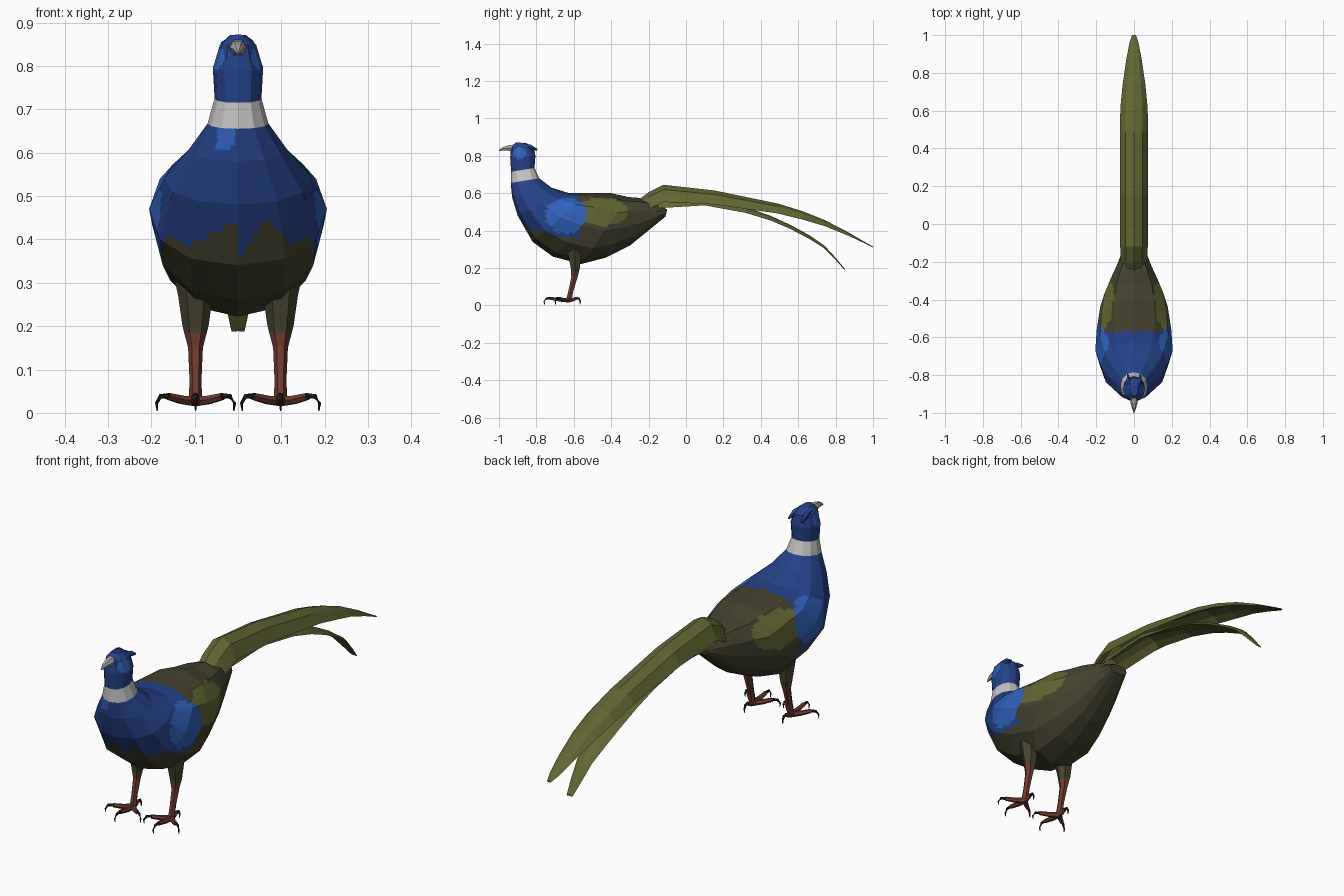
import bpy, bmesh, math
from mathutils import Vector

COLORS = {
    "deep blue": (0.018, 0.054, 0.25), "bright blue": (0.03, 0.12, 0.50),
    "dark olive": (0.058, 0.055, 0.027), "light olive": (0.122, 0.132, 0.033),
    "collar white": (0.56, 0.56, 0.56), "beak grey": (0.40, 0.40, 0.40),
    "leg brown": (0.165, 0.045, 0.028), "claw black": (0.012, 0.011, 0.011),
}
MATS = {}
for n, c in COLORS.items():
    MATS[n] = bpy.data.materials.new(n)
    MATS[n].diffuse_color = (*c, 1)


def loft(name, rings, mats, mat_of_row=lambda i: 0, cuts=0, rule=None):
    """Skin closed rings of points, cap both ends, then colour faces by a rule."""
    bm = bmesh.new()
    vs = [[bm.verts.new(p) for p in r] for r in rings]
    n = len(vs[0])
    for i in range(len(vs) - 1):
        for j in range(n):
            k = (j + 1) % n
            f = bm.faces.new((vs[i][j], vs[i][k], vs[i + 1][k], vs[i + 1][j]))
            f.material_index = mat_of_row(i)
    for end in (vs[0], vs[-1]):
        f = bm.faces.new(end)
        f.material_index = mat_of_row(0 if end is vs[0] else len(vs) - 2)
    if cuts:
        bmesh.ops.subdivide_edges(bm, edges=bm.edges[:], cuts=cuts, use_grid_fill=True)
    bmesh.ops.recalc_face_normals(bm, faces=bm.faces[:])
    if rule:
        for f in bm.faces:
            f.material_index = rule(f.calc_center_median(), f.material_index)
    me = bpy.data.meshes.new(name)
    bm.to_mesh(me)
    bm.free()
    for m in mats:
        me.materials.append(MATS[m])
    ob = bpy.data.objects.new(name, me)
    bpy.context.collection.objects.link(ob)
    return ob


def tube(name, path, radii, mats, sides=6, **kw):
    """Round tube along a path; radii may be (across, along) pairs."""
    pts = [Vector(p) for p in path]
    rings = []
    for i, p in enumerate(pts):
        d = (pts[min(i + 1, len(pts) - 1)] - pts[max(i - 1, 0)]).normalized()
        u = d.cross(Vector((0, 1, 0)) if abs(d.z) > 0.8 else Vector((0, 0, 1))).normalized()
        v = d.cross(u)
        ru, rv = radii[i] if isinstance(radii[i], tuple) else (radii[i],) * 2
        rings.append([p + u * ru * math.cos(a) + v * rv * math.sin(a)
                      for a in (2 * math.pi * k / sides for k in range(sides))])
    return loft(name, rings, mats, **kw)


# Body, neck and head: (back y, back z, front y, front z, half width)
SECTIONS = [
    (-0.855, 0.868, -0.91, 0.872, 0.020), (-0.815, 0.848, -0.935, 0.848, 0.042),
    (-0.805, 0.80, -0.94, 0.79, 0.058), (-0.81, 0.735, -0.935, 0.715, 0.054),
    (-0.785, 0.68, -0.937, 0.655, 0.070), (-0.72, 0.63, -0.93, 0.58, 0.115),
    (-0.63, 0.602, -0.90, 0.48, 0.170), (-0.52, 0.60, -0.82, 0.34, 0.205),
    (-0.40, 0.60, -0.71, 0.26, 0.197), (-0.31, 0.58, -0.56, 0.222, 0.178),
    (-0.25, 0.575, -0.43, 0.255, 0.142), (-0.19, 0.56, -0.30, 0.32, 0.102),
    (-0.10, 0.513, -0.11, 0.475, 0.045),
]


def section(yb, zb, yf, zf, w, sides=12):
    mid = Vector((0, (yb + yf) / 2, (zb + zf) / 2))
    half = Vector((0, (yb - yf) / 2, (zb - zf) / 2))
    sq = lambda t: math.copysign(abs(t) ** 0.9, t)
    return [mid + half * sq(math.cos(a)) + Vector((w * sq(math.sin(a)), 0, 0))
            for a in (2 * math.pi * k / sides for k in range(sides))]


# Zigzag lower edge of the blue breast: (x, z)
ZIGZAG = [(-0.25, 0.36), (-0.18, 0.36), (-0.165, 0.41), (-0.11, 0.385), (-0.005, 0.44),
          (0.0, 0.355), (0.075, 0.455), (0.105, 0.39), (0.165, 0.41), (0.18, 0.36), (0.25, 0.36)]


def breast_edge(x):
    for (x0, z0), (x1, z1) in zip(ZIGZAG, ZIGZAG[1:]):
        if x0 <= x <= x1:
            return z0 + (z1 - z0) * (x - x0) / (x1 - x0)
    return 0.36


def plumage(c, old):
    inside = lambda y, z, ry, rz: ((c.y - y) / ry) ** 2 + ((c.z - z) / rz) ** 2 < 1
    if old == 4:
        return 4
    if c.z > 0.7:                                   # cheek patch
        return 1 if abs(c.x) > 0.03 and inside(-0.89, 0.815, 0.035, 0.03) else 0
    if abs(c.x) > 0.11 and inside(-0.64, 0.48, 0.11, 0.095):
        return 1                                    # shoulder patch
    if c.y < -0.57 and c.z > breast_edge(c.x):
        throat = -0.05 < c.x < -0.005 and c.y < -0.85 and c.z > 0.60 + 0.6 * abs(c.x + 0.035)
        return 1 if throat else 0
    if abs(c.x) > 0.09 and inside(-0.45, 0.50, 0.14, 0.075):
        return 3                                    # wing patch
    return 2


loft("body", [section(*s) for s in SECTIONS],
     ["deep blue", "bright blue", "dark olive", "light olive", "collar white"],
     mat_of_row=lambda i: 4 if i == 3 else 0, cuts=5, rule=plumage)

# Beak, hooked at the tip
tube("beak", [(0, -0.915, 0.842), (0, -0.945, 0.842), (0, -0.975, 0.839), (0, -0.999, 0.828)],
     [(0.022, 0.021), (0.019, 0.018), (0.011, 0.011), (0.002, 0.003)], ["beak grey"])

# Ear tufts at the back of the crown
for s in (-1, 1):
    tube("ear_tuft", [(s * 0.022, -0.88, 0.850), (s * 0.030, -0.83, 0.846), (s * 0.033, -0.795, 0.832)],
         [(0.012, 0.016), (0.012, 0.014), (0.004, 0.004)], ["deep blue"], sides=5)


# Tail plumes: arched strips, rows of (y, ridge z, edge z, half width)
def plume(name, rows):
    rings = []
    for y, zt, ze, w in rows:
        zm = ze + (zt - ze) * 0.72
        t = min(0.014, 0.004 + (zt - ze) * 0.2)
        rings.append([(-w, y, ze), (-0.6 * w, y, zm), (0, y, zt), (0.6 * w, y, zm), (w, y, ze),
                      (0.55 * w, y, zm - t), (0, y, zt - t), (-0.55 * w, y, zm - t)])
    return loft(name, rings, ["light olive"])


plume("upper_tail_plume", [
    (-0.24, 0.575, 0.50, 0.060), (-0.20, 0.605, 0.515, 0.070), (-0.12, 0.645, 0.553, 0.073),
    (0.15, 0.615, 0.540, 0.075), (0.49, 0.545, 0.492, 0.075), (0.62, 0.505, 0.460, 0.072),
    (0.74, 0.457, 0.425, 0.060), (0.87, 0.390, 0.372, 0.041), (0.96, 0.337, 0.330, 0.024),
    (1.0, 0.315, 0.311, 0.010)])
plume("lower_tail_plume", [
    (-0.15, 0.58, 0.52, 0.055), (0.10, 0.585, 0.535, 0.060), (0.32, 0.525, 0.495, 0.062),
    (0.45, 0.480, 0.455, 0.062), (0.56, 0.430, 0.408, 0.058), (0.66, 0.375, 0.355, 0.049),
    (0.74, 0.320, 0.305, 0.038), (0.80, 0.255, 0.243, 0.027), (0.85, 0.194, 0.188, 0.015)])

# Legs and feet: toes as (end dx, end dy, claw dx, claw dy)
TOES = [(0.062, -0.055, 0.090, -0.072), (-0.062, -0.055, -0.090, -0.072),
        (0.0, -0.095, 0.0, -0.132), (0.0, 0.038, 0.0, 0.062)]
for s in (-1, 1):
    x = s * 0.098
    tube("leg", [(x, -0.59, 0.34), (x, -0.595, 0.27), (x, -0.592, 0.20), (x, -0.597, 0.15),
                 (x, -0.615, 0.08), (x, -0.627, 0.025)],
         [(0.055, 0.055), (0.040, 0.040), (0.030, 0.028), (0.017, 0.019), (0.014, 0.015), (0.015, 0.017)],
         ["dark olive", "leg brown"], mat_of_row=lambda i: 1 if i > 2 else 0, cuts=2,
         rule=lambda c, m: 1 if c.z < 0.185 else 0)
    for dx, dy, cx, cy in TOES:
        y = -0.627
        tube("toe", [(x, y, 0.027), (x + dx * 0.5, y + dy * 0.5, 0.030), (x + dx, y + dy, 0.038)],
             [0.013, 0.011, 0.009], ["leg brown"])
        mx, my = dx + (cx - dx) * 0.65, dy + (cy - dy) * 0.65
        tube("claw", [(x + dx * 0.95, y + dy * 0.95, 0.039), (x + mx, y + my, 0.038),
                      (x + cx, y + cy, 0.022), (x + cx * 0.98, y + cy * 0.98, 0.005)],
             [0.007, 0.006, 0.004, 0.0015], ["claw black"], sides=5)
